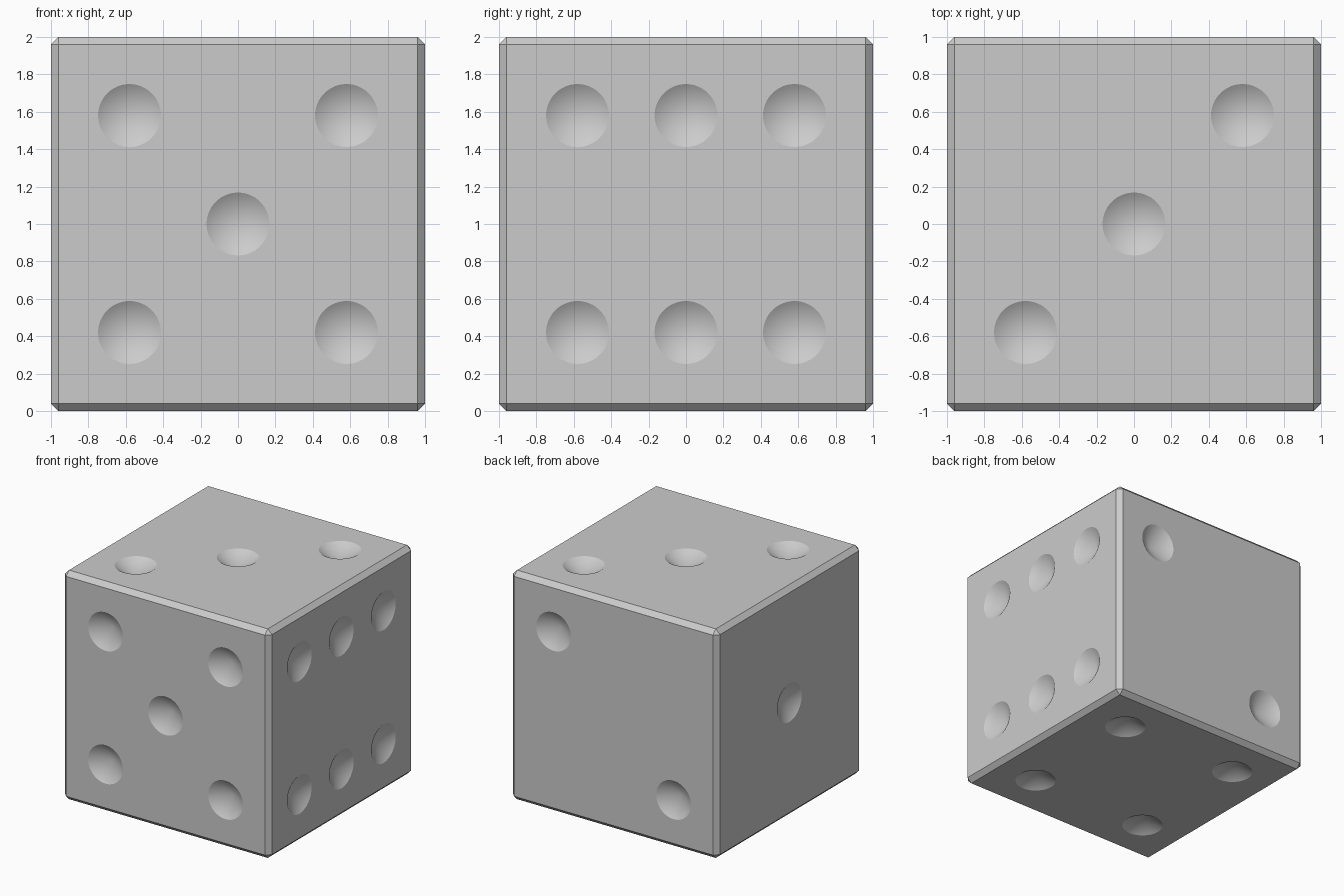
import bpy
import bmesh
import math
from mathutils import Matrix, Vector

default = bpy.data.objects.get("Cube")
if default:
    bpy.data.objects.remove(default, do_unlink=True)

SIZE, CHAMFER = 2.0, 0.04
PIP_RADIUS, PIP_DEPTH, PIP_OFFSET = 0.168, 0.105, 0.58
OVERSHOOT = 1.2  # the cutter cones stick out of the face a little
CENTRE = Vector((0, 0, SIZE / 2))
X, Y, Z = Vector((1, 0, 0)), Vector((0, 1, 0)), Vector((0, 0, 1))


def make_object(name, bm):
    mesh = bpy.data.meshes.new(name)
    bm.to_mesh(mesh)
    bm.free()
    obj = bpy.data.objects.new(name, mesh)
    bpy.context.collection.objects.link(obj)
    return obj


def add_pip(bm, normal, u, v, a, b):
    """Cone whose tip points into the face."""
    height = PIP_DEPTH * OVERSHOOT
    spot = CENTRE + normal * SIZE / 2 + (u * a + v * b) * PIP_OFFSET
    turn = normal.to_track_quat('Z', 'Y').to_matrix().to_4x4()
    lift = Matrix.Translation((0, 0, height / 2 - PIP_DEPTH))
    bmesh.ops.create_cone(bm, cap_ends=True, segments=64,
                          radius1=0, radius2=PIP_RADIUS * OVERSHOOT, depth=height,
                          matrix=Matrix.Translation(spot) @ turn @ lift)


# Body: cube with chamfered edges
bm = bmesh.new()
bmesh.ops.create_cube(bm, size=SIZE, matrix=Matrix.Translation(CENTRE))
bmesh.ops.bevel(bm, geom=bm.edges[:], offset=CHAMFER, segments=1,
                affect='EDGES', profile=0.5)
die = make_object("die_body", bm)

# Pip layouts
one = [(0, 0)]
two = [(-1, -1), (1, 1)]
three = two + one
four = two + [(-1, 1), (1, -1)]
five = four + one
six = four + [(0, -1), (0, 1)]

# Face normal, the two directions in the face, and its pips
faces = [
    (-Y, X, Z, five),
    (Y, X, Z, two),
    (X, Y, Z, six),
    (-X, Y, Z, one),
    (Z, X, Y, three),
    (-Z, X, Y, four),
]

# Cutters for all the pips
bm = bmesh.new()
for normal, u, v, pips in faces:
    for a, b in pips:
        add_pip(bm, normal, u, v, a, b)
bmesh.ops.remove_doubles(bm, verts=bm.verts[:], dist=0.0001)
bmesh.ops.recalc_face_normals(bm, faces=bm.faces[:])
cutter = make_object("pip_cutter", bm)
cutter.hide_render = True

# Carve the pips, then drop the cutter
carve = die.modifiers.new("pips", 'BOOLEAN')
carve.operation = 'DIFFERENCE'
carve.solver = 'EXACT'
carve.object = cutter
bpy.ops.object.select_all(action='DESELECT')
die.select_set(True)
bpy.context.view_layer.objects.active = die
bpy.ops.object.modifier_apply(modifier=carve.name)
bpy.data.objects.remove(cutter, do_unlink=True)

# Round pit walls, crisp rims and chamfers
bpy.ops.object.shade_smooth_by_angle(angle=math.radians(20))
